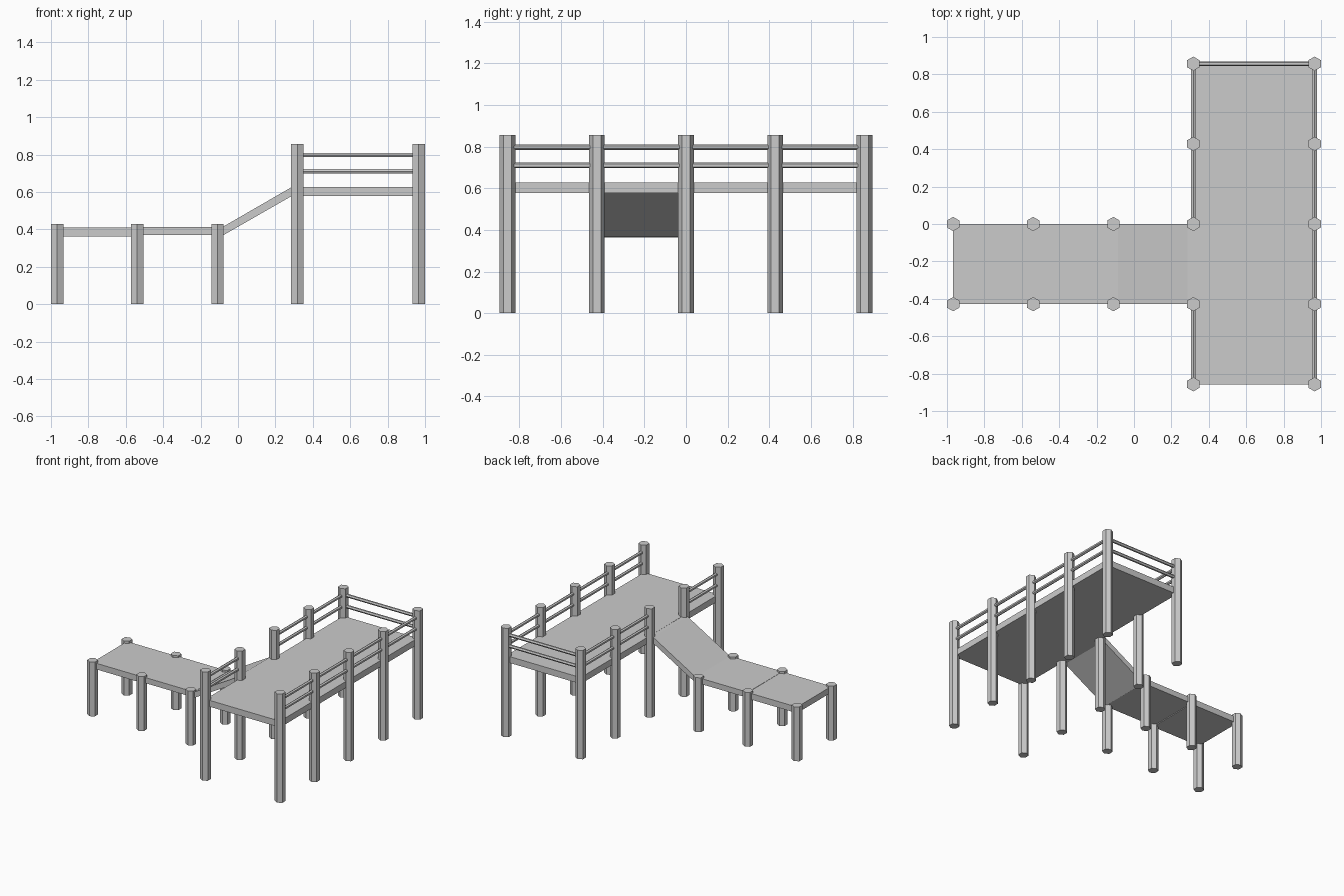
import bpy, bmesh, math
from mathutils import Vector

if "Cube" in bpy.data.objects:
    bpy.data.objects.remove(bpy.data.objects["Cube"])

S = 0.4285                      # post spacing
XL, XR = 0.317, 0.966           # upper platform post lines
LOW_X = [-0.967, -0.539, -0.11] # low walkway post lines


def finish(name, bm):
    bmesh.ops.recalc_face_normals(bm, faces=bm.faces[:])
    mesh = bpy.data.meshes.new(name)
    bm.to_mesh(mesh)
    bm.free()
    obj = bpy.data.objects.new(name, mesh)
    bpy.context.collection.objects.link(obj)


def hex_rod(name, a, b, radius):
    """Six-sided rod from point a to point b."""
    a, b = Vector(a), Vector(b)
    bm = bmesh.new()
    bmesh.ops.create_cone(bm, cap_ends=True, segments=6, radius1=radius,
                          radius2=radius, depth=(b - a).length)
    # Points of the hexagon face +y/-y on upright rods
    rot = Vector((0, 0, 1)).rotation_difference(b - a).to_matrix().to_4x4()
    rot.translation = (a + b) / 2
    xs = [v.co.x for v in bm.verts]
    if max(xs) > radius * 0.95:
        bmesh.ops.rotate(bm, verts=bm.verts[:], cent=(0, 0, 0),
                         matrix=((0, -1, 0), (1, 0, 0), (0, 0, 1)))
    bmesh.ops.transform(bm, matrix=rot, verts=bm.verts[:])
    finish(name, bm)


def slab(name, profile, y0, y1):
    """Side profile (x, z) extruded along y."""
    bm = bmesh.new()
    face = bm.faces.new([bm.verts.new((x, y0, z)) for x, z in profile])
    ext = bmesh.ops.extrude_face_region(bm, geom=[face])["geom"]
    bmesh.ops.translate(bm, vec=(0, y1 - y0, 0),
                        verts=[g for g in ext if isinstance(g, bmesh.types.BMVert)])
    finish(name, bm)


def box_profile(x0, x1, z0, z1):
    return [(x0, z0), (x1, z0), (x1, z1), (x0, z1)]


# Decks and ramp
slab("upper_deck", box_profile(XL, XR, 0.577, 0.627), -2 * S, 2 * S)
slab("low_deck_outer", box_profile(LOW_X[0], LOW_X[1], 0.363, 0.411), -S, 0)
slab("low_deck_inner", box_profile(LOW_X[1], -0.085, 0.369, 0.413), -S, 0)
slab("ramp", [(-0.085, 0.365), (0.287, 0.578), (XL, 0.579), (XL, 0.626),
              (0.287, 0.626), (-0.085, 0.411)], -S, 0)

# Posts
for x in (XL, XR):
    for i in range(-2, 3):
        hex_rod("tall_post", (x, i * S, 0), (x, i * S, 0.857), 0.038)
for x in LOW_X:
    for y in (-S, 0):
        hex_rod("low_post", (x, y, 0), (x, y, 0.428), 0.038)

# Railings: front end and ramp opening stay free
for z in (0.71, 0.797):
    for i in range(-2, 2):
        hex_rod("right_rail", (XR, i * S, z), (XR, (i + 1) * S, z), 0.013)
        if i != -1:
            hex_rod("left_rail", (XL, i * S, z), (XL, (i + 1) * S, z), 0.013)
    hex_rod("back_rail", (XL, 2 * S, z), (XR, 2 * S, z), 0.013)
